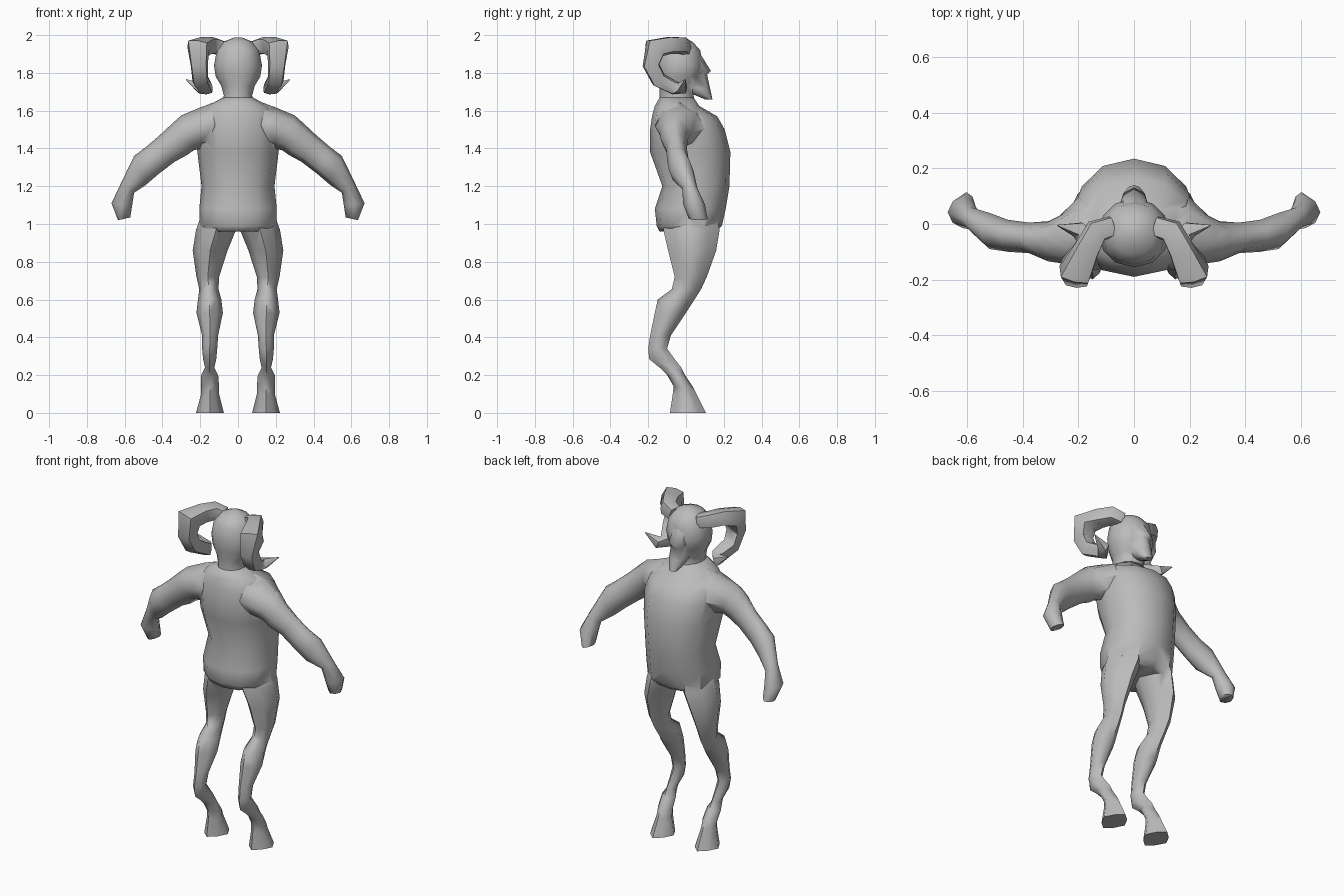
import bpy, bmesh, math
from mathutils import Vector

cube = bpy.data.objects.get("Cube")
if cube:
    bpy.data.objects.remove(cube, do_unlink=True)

grey = bpy.data.materials.new("plain grey")
grey.use_nodes = True
grey.diffuse_color = (0.5, 0.5, 0.5, 1)
grey.node_tree.nodes["Principled BSDF"].inputs["Base Color"].default_value = (0.5, 0.5, 0.5, 1)


def smooth(obj, angle):
    bpy.ops.object.select_all(action="DESELECT")
    obj.select_set(True)
    bpy.context.view_layer.objects.active = obj
    bpy.ops.object.shade_smooth_by_angle(angle=math.radians(angle))


def loft(name, rings, sides=8, power=1.0, sharp=70):
    """Skin rings of (centre, u, v); power below 1 is boxy, 2 is a diamond."""
    bm = bmesh.new()
    loops = []
    for c, u, v in rings:
        loop = []
        for i in range(sides):
            a = math.tau * i / sides
            s, t = math.cos(a), math.sin(a)
            s = math.copysign(abs(s) ** power, s)
            t = math.copysign(abs(t) ** power, t)
            loop.append(bm.verts.new(c + u * s + v * t))
        loops.append(loop)
    for a, b in zip(loops, loops[1:]):
        for i in range(sides):
            j = (i + 1) % sides
            bm.faces.new((a[i], a[j], b[j], b[i]))
    bm.faces.new(loops[0][::-1])
    bm.faces.new(loops[-1])
    bmesh.ops.recalc_face_normals(bm, faces=bm.faces)
    mesh = bpy.data.meshes.new(name)
    bm.to_mesh(mesh)
    bm.free()
    mesh.materials.append(grey)
    obj = bpy.data.objects.new(name, mesh)
    bpy.context.collection.objects.link(obj)
    smooth(obj, sharp)
    return obj


def level(z, x0, x1, y0, y1):
    """Horizontal ring filling a rectangle."""
    return (Vector(((x0 + x1) / 2, (y0 + y1) / 2, z)),
            Vector(((x1 - x0) / 2, 0, 0)), Vector((0, (y1 - y0) / 2, 0)))


def upright(xt, zt, xb, zb, y0, y1):
    """Arm ring between a top point and a bottom point."""
    top, low = Vector((xt, 0, zt)), Vector((xb, 0, zb))
    return ((top + low) / 2 + Vector((0, (y0 + y1) / 2, 0)),
            (top - low) / 2, Vector((0, (y1 - y0) / 2, 0)))


def tube(points):
    """Rings along a path of (x, y, z, radius), with a carried frame."""
    pos = [Vector(p[:3]) for p in points]
    u, rings = Vector((0, 0, 1)), []
    for i, p in enumerate(pos):
        t = (pos[min(i + 1, len(pos) - 1)] - pos[max(i - 1, 0)]).normalized()
        u = (u - t * u.dot(t)).normalized()
        rings.append((p, u * points[i][3], t.cross(u) * points[i][3]))
    return rings


def pair(name, rings, **options):
    """Build a part on both sides."""
    made = []
    for side, sign in (("left", 1), ("right", -1)):
        flip = lambda w: Vector((w.x * sign, w.y, w.z))
        made.append(loft(f"{side}_{name}", [tuple(map(flip, r)) for r in rings], **options))
    return made


def fuse(base, parts):
    """Union the parts into the base so the skin is continuous."""
    bpy.context.view_layer.objects.active = base
    for part in parts:
        mod = base.modifiers.new("union", "BOOLEAN")
        mod.operation, mod.solver, mod.object = "UNION", "EXACT", part
        bpy.ops.object.modifier_apply(modifier=mod.name)
        bpy.data.objects.remove(part, do_unlink=True)
    smooth(base, 70)


# Barrel chest, belly and hips
trunk = [(0.96, 0.17, -0.14, 0.16), (0.99, 0.205, -0.155, 0.19), (1.08, 0.205, -0.165, 0.21),
         (1.2, 0.193, -0.125, 0.23), (1.38, 0.215, -0.19, 0.235), (1.5, 0.225, -0.19, 0.205),
         (1.57, 0.21, -0.18, 0.165), (1.625, 0.16, -0.165, 0.07), (1.67, 0.08, -0.14, 0.04)]
body = loft("body", [level(z, -w, w, a, b) for z, w, a, b in trunk], sides=12, power=0.93)

# Arms with closed fists
arms = pair("arm", [
    upright(0.04, 1.6, 0.04, 1.44, -0.1, 0.06), upright(0.13, 1.643, 0.13, 1.4, -0.165, 0.1),
    upright(0.2, 1.617, 0.19, 1.4, -0.16, 0.1),
    upright(0.3, 1.575, 0.235, 1.39, -0.14, 0.03), upright(0.345, 1.535, 0.27, 1.365, -0.135, 0.01),
    upright(0.42, 1.465, 0.335, 1.33, -0.105, 0.005), upright(0.485, 1.41, 0.42, 1.265, -0.1, 0.015),
    upright(0.55, 1.36, 0.49, 1.205, -0.09, 0.04), upright(0.62, 1.215, 0.55, 1.165, -0.02, 0.06),
    upright(0.67, 1.11, 0.56, 1.1, -0.015, 0.1),
    upright(0.635, 1.02, 0.57, 1.035, 0.015, 0.115)], power=1.15)

# Bent legs with diamond sections, ending in hooves
legs = pair("leg", [
    level(1.14, 0.02, 0.16, -0.08, 0.14), level(0.97, 0.01, 0.222, -0.12, 0.178),
    level(0.86, 0.055, 0.24, -0.095, 0.16), level(0.72, 0.1, 0.22, -0.06, 0.11),
    level(0.655, 0.103, 0.205, -0.075, 0.08), level(0.6, 0.088, 0.212, -0.15, 0.045),
    level(0.53, 0.08, 0.22, -0.165, 0.0), level(0.41, 0.105, 0.19, -0.19, -0.08),
    level(0.34, 0.11, 0.19, -0.2, -0.1), level(0.285, 0.115, 0.185, -0.195, -0.06),
    level(0.24, 0.125, 0.175, -0.14, -0.025), level(0.2, 0.105, 0.195, -0.1, -0.005),
    level(0.14, 0.1, 0.195, -0.065, 0.035), level(0.1, 0.1, 0.195, -0.07, 0.055),
    level(0, 0.075, 0.222, -0.085, 0.105)], power=1.5)
fuse(body, arms + legs)

# Neck and skull
skull = [(1.6, 0.1, -0.14, 0.06), (1.68, 0.075, -0.14, 0.04), (1.73, 0.088, -0.14, 0.05),
         (1.78, 0.118, -0.15, 0.08), (1.84, 0.127, -0.155, 0.09), (1.92, 0.112, -0.145, 0.075),
         (1.965, 0.075, -0.11, 0.035), (1.988, 0.02, -0.05, -0.01)]
head = loft("head", [level(z, -w, w, a, b) for z, w, a, b in skull], sides=12, power=0.95)

# Muzzle with nose bump and chin tuft
snout = [(1.91, 0.05, -0.04, 0.07), (1.81, 0.055, -0.02, 0.132), (1.79, 0.05, -0.02, 0.112),
         (1.72, 0.055, -0.01, 0.127), (1.69, 0.045, 0.03, 0.134), (1.66, 0.025, 0.1, 0.14)]
fuse(head, [loft("muzzle", [level(z, -w, w, a, b) for z, w, a, b in snout])])

# Curling horns, boxy in section
pair("horn", tube([(0.08, -0.01, 1.93, 0.038), (0.135, -0.025, 1.945, 0.044), (0.17, -0.09, 1.945, 0.046),
                   (0.21, -0.165, 1.93, 0.06), (0.205, -0.185, 1.84, 0.045), (0.2, -0.145, 1.765, 0.042),
                   (0.17, -0.06, 1.72, 0.036), (0.2, -0.02, 1.72, 0.028),
                   (0.275, -0.005, 1.765, 0.002)]), power=0.5, sharp=50)
